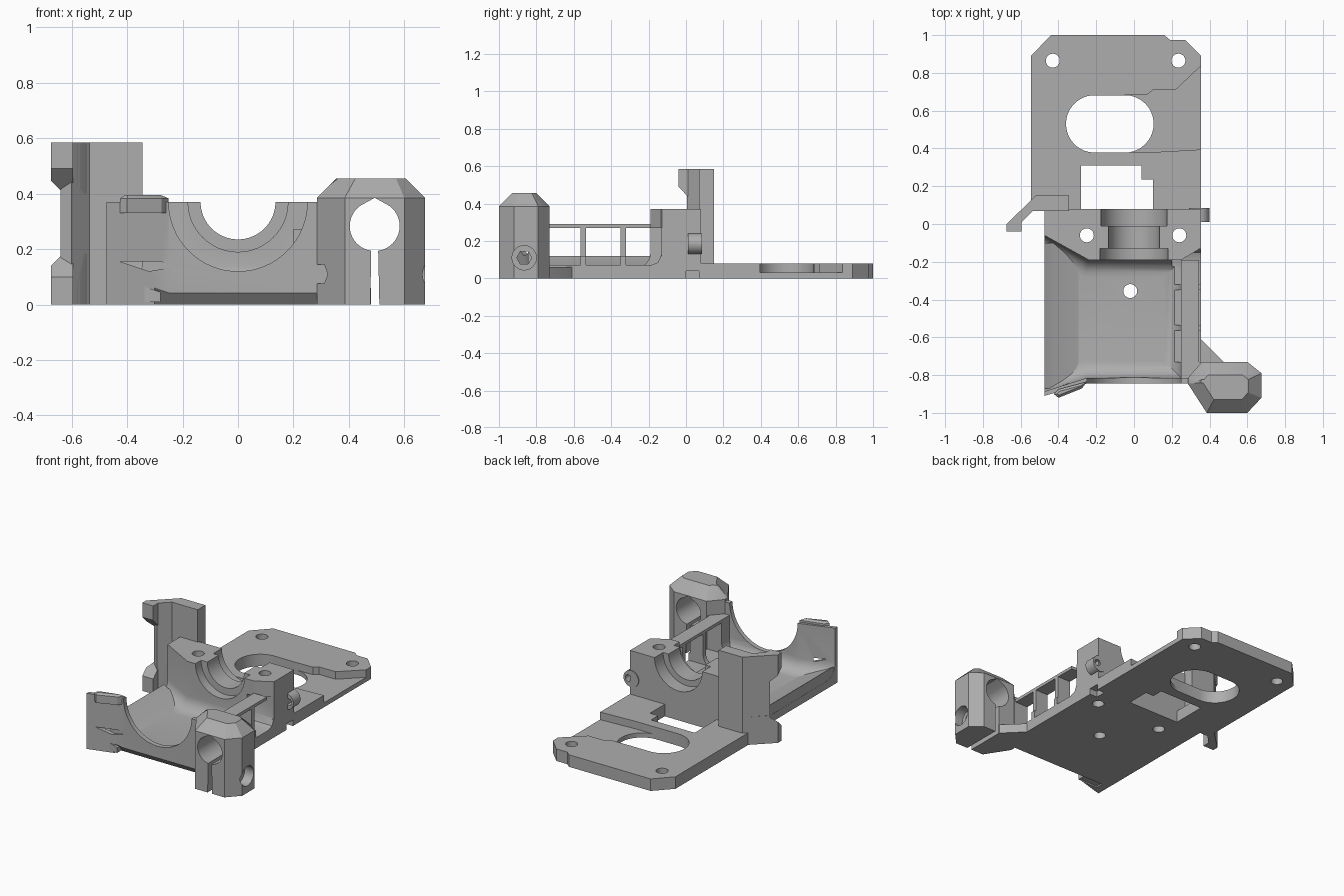
import bpy, bmesh, math

cube = bpy.data.objects.get("Cube")
if cube:
    bpy.data.objects.remove(cube, do_unlink=True)

mat = bpy.data.materials.new("matte_grey")
mat.use_nodes = True
GREY = (0.42, 0.42, 0.42, 1)
mat.diffuse_color = GREY
mat.node_tree.nodes["Principled BSDF"].inputs["Base Color"].default_value = GREY

MAP = {"x": lambda a, b, t: (t, a, b), "y": lambda a, b, t: (a, t, b), "z": lambda a, b, t: (a, b, t)}


def prism(name, pts, lo, hi, axis="z", bevel_at=None, bevel=0.0, seg=1):
    """Extrude a 2D outline along an axis, optionally bevelling one end's rim."""
    bm = bmesh.new()
    ends = [[bm.verts.new(MAP[axis](a, b, t)) for a, b in pts] for t in (lo, hi)]
    for ring in ends:
        bm.faces.new(ring)
    n = len(pts)
    for i in range(n):
        j = (i + 1) % n
        bm.faces.new((ends[0][i], ends[0][j], ends[1][j], ends[1][i]))
    bmesh.ops.recalc_face_normals(bm, faces=bm.faces)
    if bevel_at is not None:
        rim = [e for e in bm.edges if all(abs(v.co.z - bevel_at) < 1e-5 for v in e.verts)]
        bmesh.ops.bevel(bm, geom=rim, offset=bevel, segments=seg, profile=0.5, affect="EDGES")
    mesh = bpy.data.meshes.new(name)
    bm.to_mesh(mesh)
    bm.free()
    mesh.materials.append(mat)
    ob = bpy.data.objects.new(name, mesh)
    bpy.context.collection.objects.link(ob)
    return ob


def circle(a, b, r, n=40):
    return [(a + r * math.cos(math.tau * i / n), b + r * math.sin(math.tau * i / n)) for i in range(n)]


def rect(a0, a1, b0, b1):
    return [(a0, b0), (a1, b0), (a1, b1), (a0, b1)]


def cut(ob, pts, lo, hi, axis="z", **kw):
    """Subtract a prism from an object."""
    cutter = prism("cutter", pts, lo, hi, axis, **kw)
    cutter.hide_render = True
    mod = ob.modifiers.new("cut", "BOOLEAN")
    mod.operation, mod.solver, mod.object = "DIFFERENCE", "EXACT", cutter
    bpy.context.view_layer.objects.active = ob
    bpy.ops.object.modifier_apply(modifier=mod.name)
    bpy.data.objects.remove(cutter, do_unlink=True)


# Rear mounting plate with oval, stepped and screw openings
plate = prism("rear_plate", [(-0.545, 0.08), (0.355, 0.08), (0.355, 0.89), (0.27, 0.975),
                             (0.19, 0.975), (0.16, 1), (-0.44, 1), (-0.545, 0.89)], 0, 0.08)
oval = [(x + (0.08 if x > -0.128 else -0.08), y) for x, y in circle(-0.128, 0.53, 0.152, 42)]
cut(plate, oval, -0.1, 0.2)
cut(plate, [(-0.28, 0), (-0.28, 0.31), (0.04, 0.31), (0.04, 0.235), (0.1, 0.235), (0.1, 0)], -0.1, 0.2)
for x in (-0.43, 0.235):
    cut(plate, circle(x, 0.865, 0.037, 24), -0.1, 0.2)
# Shallow cable recess running to the right edge
cut(plate, [(-0.05, 0.38), (0.1, 0.38), (0.4, 0.397), (0.4, 0.88), (0.22, 0.71),
            (0.1, 0.71), (0.07, 0.685), (-0.05, 0.682)], 0.03, 0.2)

# Main cradle body hollowed into a trough
body = prism("cradle_body", [(-0.475, 0.08), (-0.475, -0.91), (-0.25, -0.845),
                             (0.355, -0.845), (0.355, 0.08)], 0, 0.37)
cut(body, [(-0.8, 0.12), (-0.24, -0.19), (0.25, -0.19), (0.25, -0.815), (-0.25, -0.815), (-0.8, -0.99)],
    0.05, 1, bevel_at=0.05, bevel=0.09, seg=6)
# Side rail: clear above it, then open three windows below
cut(body, rect(-0.815, -0.19, 0.29, 0.6), 0.2, 0.5, "x")
cut(body, [(0.4, -0.73), (0.345, -0.73), (0.345, -0.13), (0.4, -0.13)], 0.12, 0.6)
cut(body, rect(-0.73, -0.565, 0.07, 0.27), 0.2, 0.5, "x")
cut(body, rect(-0.535, -0.35, 0.07, 0.27), 0.2, 0.5, "x")
cut(body, [(-0.32, 0.07), (-0.19, 0.07), (-0.15, 0.085), (-0.13, 0.13), (-0.13, 0.27), (-0.32, 0.27)],
    0.2, 0.5, "x")
# Chamfer on the block's right front corner
cut(body, [(0.25, -0.19), (0.4, -0.1), (0.4, -0.19)], 0.27, 0.6)
# Stepped bearing seat and the front arch
for r, y0, y1 in ((0.135, -0.4, 0.3), (0.18, -0.4, -0.13), (0.175, -0.01, 0.3), (0.25, -1.2, -0.6)):
    cut(body, circle(0, 0.37, r, 64), y0, y1, "y")
# Screw holes
for x, y in ((-0.25, -0.06), (0.24, -0.06), (-0.02, -0.355)):
    cut(body, circle(x, y, 0.037, 24), -0.1, 0.6)
# Front underside chamfer, tie slot and small rear notch
cut(body, [(-0.86, -0.01), (-0.8, -0.01), (-0.86, 0.06)], -0.42, 0.4, "x")
cut(body, [(-0.425, 0.155), (-0.32, 0.12), (-0.225, 0.137), (-0.28, 0.155)], -1, -0.845, "y")
cut(body, rect(0, 0.07, -0.1, 0.04), 0.3, 0.5, "x")

# Raised lip on the open side of the trough
prism("trough_lip", [(-0.474, 0.01), (-0.474, 0.12), (-0.43, 0.095), (-0.28, 0.045), (-0.28, 0.01)],
      -0.87, -0.1, "y")

# Snap tab on the front wall
prism("front_tab", [(-0.425, -0.9), (-0.4, -0.92), (-0.275, -0.87), (-0.25, -0.835), (-0.4, -0.875)],
      0.33, 0.395, bevel_at=0.395, bevel=0.012)

# Front clamp block with chamfered top
block = prism("clamp_block", [(0.385, -1), (0.6, -1), (0.675, -0.92), (0.675, -0.79), (0.6, -0.73),
                              (0.36, -0.73), (0.285, -0.815), (0.285, -0.845)],
              0, 0.455, bevel_at=0.455, bevel=0.07)
teardrop = circle(0.493, 0.283, 0.09, 40)
teardrop[7:14] = [(0.493, 0.385)]
cut(block, teardrop, -1.2, -0.5, "y")
cut(block, [(0.475, -0.1), (0.512, -0.1), (0.505, 0.22), (0.481, 0.22)], -1.2, -0.5, "y")
cut(block, circle(-0.865, 0.11, 0.04, 6), 0.1, 0.9, "x")
cut(block, circle(-0.865, 0.11, 0.065, 32), 0.61, 0.9, "x")

# Low brace behind the clamp block
prism("clamp_brace", [(0.34, -0.6), (0.355, -0.61), (0.48, -0.735), (0.34, -0.75)], 0, 0.06)

# Rear bracket column with two hooked ends
prism("bracket_column", [(-0.345, 0.07), (-0.345, 0.15), (-0.52, 0.15), (-0.64, 0.03), (-0.6, 0.005),
                         (-0.535, 0.07)], 0, 0.585)
HOOK = [(-0.5, 0.149), (-0.52, 0.149), (-0.675, 0), (-0.675, -0.04), (-0.595, -0.04), (-0.595, 0.01),
        (-0.545, 0.06)]
upper = prism("upper_hook", HOOK, 0.4, 0.585)
cut(upper, [(-0.1, 0.3), (-0.1, 0.49), (-0.04, 0.49), (0.045, 0.4), (0.045, 0.3)], -0.9, -0.2, "x")
lower = prism("lower_hook", HOOK, 0, 0.185)
cut(lower, [(-0.1, 0.3), (-0.1, 0.1), (-0.04, 0.1), (0.045, 0.185), (0.045, 0.3)], -0.9, -0.2, "x")

# Round cable clip on the right side
clip = prism("cable_clip", circle(0.345, 0.185, 0.055, 28), 0.01, 0.085, "y")
cut(clip, circle(0.365, 0.185, 0.022, 20), -0.1, 0.2, "y")

# Smooth the curved walls, keep edges crisp
bpy.ops.object.select_all(action="DESELECT")
for ob in bpy.context.collection.objects:
    if ob.type == "MESH" and ob.data.materials and ob.data.materials[0] == mat:
        ob.select_set(True)
        bpy.context.view_layer.objects.active = ob
bpy.ops.object.shade_smooth_by_angle(angle=math.radians(30))
